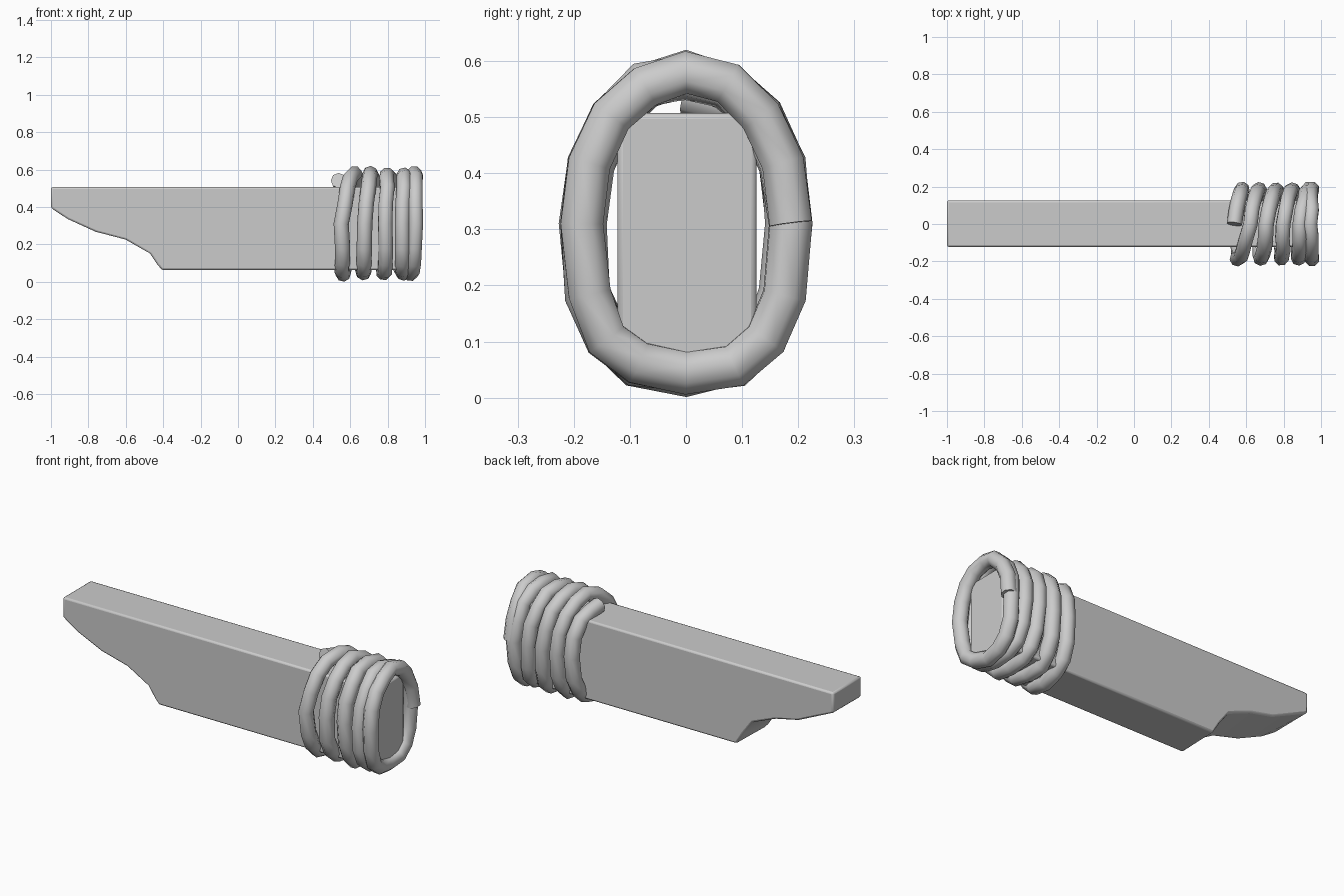
import bpy, bmesh, math, random

if "Cube" in bpy.data.objects:
    bpy.data.objects.remove(bpy.data.objects["Cube"])

random.seed(4)
grey = bpy.data.materials.new("plain_grey")
grey.diffuse_color = (0.6, 0.6, 0.6, 1)
grey.use_nodes = True
grey.node_tree.nodes["Principled BSDF"].inputs["Base Color"].default_value = grey.diffuse_color


def finish(obj, angle):
    bpy.ops.object.select_all(action='DESELECT')
    obj.select_set(True)
    bpy.context.view_layer.objects.active = obj
    bpy.ops.object.shade_smooth_by_angle(angle=math.radians(angle))


# Beam: two side profiles (x, z), whose broken lower end differs front to back
TOP, BOT, END = 0.507, 0.063, 0.94
front_break = [(-1, .395), (-.91, .335), (-.76, .267), (-.6, .225),
               (-.47, .15), (-.43, .09), (-.405, .063)]
back_break = [(-1, .395), (-.9, .35), (-.78, .295), (-.64, .265),
              (-.5, .21), (-.44, .13), (-.40, .063)]
bm = bmesh.new()
sides = []
for y, edge in ((-.122, front_break), (.126, back_break)):
    outline = [(-1, TOP)] + edge + [(END, BOT), (END, TOP)]
    sides.append([bm.verts.new((x, y, z)) for x, z in outline])
a, b = sides
bm.faces.new(a)
bm.faces.new(b[::-1])
for i in range(len(a)):
    j = (i + 1) % len(a)
    bm.faces.new((a[j], a[i], b[i], b[j]))
bmesh.ops.recalc_face_normals(bm, faces=bm.faces)
me = bpy.data.meshes.new("broken_beam")
bm.to_mesh(me)
bm.free()
beam = bpy.data.objects.new("broken_beam", me)
bpy.context.collection.objects.link(beam)
me.materials.append(grey)
bev = beam.modifiers.new("soft_edges", 'BEVEL')
bev.width = 0.01
bev.segments = 2
bev.limit_method = 'ANGLE'
bev.angle_limit = math.radians(50)
finish(beam, 35)

# Rope: x position at every quarter turn (top, back, bottom, front, ...)
keys = [.54, .58, .56, .555, .62, .67, .67, .68, .71, .76, .78, .79,
        .80, .85, .88, .88, .89, .935, .925, .95, .945, .95]
STEPS = 4
pts = []
for n in range((len(keys) - 1) * STEPS + 1):
    k, f = divmod(n, STEPS)
    f /= STEPS
    x = keys[k] if f == 0 else keys[k] * (1 - f) + keys[k + 1] * f
    t = math.pi / 2 * (1 - n / STEPS)
    c, s = math.cos(t), math.sin(t)
    e = .95 if s > 0 else .78           # squarer underneath
    grow = random.uniform(.965, 1.0)
    y = math.copysign(abs(c) ** e, c) * .187 * grow
    z = .31 + math.copysign(abs(s) ** e, s) * .27 * grow
    if n < 2:                           # loose tail resting on the beam
        z -= .03
    pts.append((x + random.uniform(-.004, .004), y, z))

cu = bpy.data.curves.new("rope_wrap", 'CURVE')
cu.dimensions = '3D'
cu.bevel_depth = 0.041
cu.bevel_resolution = 2
cu.use_fill_caps = True
sp = cu.splines.new('POLY')
sp.points.add(len(pts) - 1)
for p, co in zip(sp.points, pts):
    p.co = (*co, 1)
cu.materials.append(grey)
rope = bpy.data.objects.new("rope_wrap", cu)
bpy.context.collection.objects.link(rope)
bpy.ops.object.select_all(action='DESELECT')
rope.select_set(True)
bpy.context.view_layer.objects.active = rope
bpy.ops.object.convert(target='MESH')
finish(bpy.context.view_layer.objects.active, 60)
